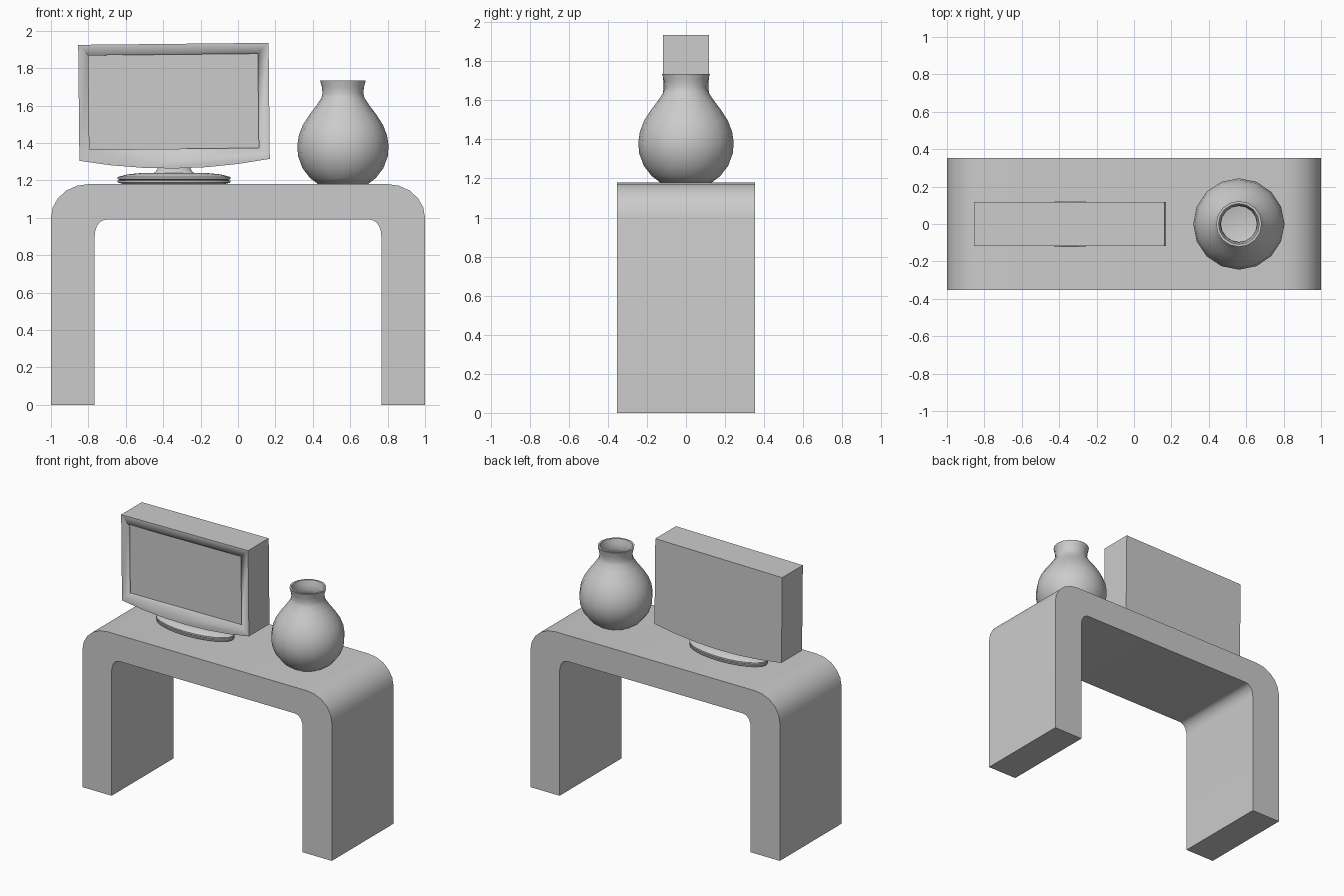
import bpy, bmesh, math
from mathutils import Matrix

cube = bpy.data.objects.get("Cube")
if cube:
    bpy.data.objects.remove(cube, do_unlink=True)

grey = bpy.data.materials.new("plain grey")
grey.use_nodes = True
grey.diffuse_color = (0.6, 0.6, 0.6, 1)
grey.node_tree.nodes["Principled BSDF"].inputs["Base Color"].default_value = (0.6, 0.6, 0.6, 1)


def finish(name, bm, smooth=35):
    """Turn a bmesh into a named, shaded object."""
    bmesh.ops.recalc_face_normals(bm, faces=bm.faces[:])
    mesh = bpy.data.meshes.new(name)
    bm.to_mesh(mesh)
    bm.free()
    mesh.materials.append(grey)
    ob = bpy.data.objects.new(name, mesh)
    bpy.context.collection.objects.link(ob)
    bpy.ops.object.select_all(action='DESELECT')
    bpy.context.view_layer.objects.active = ob
    ob.select_set(True)
    bpy.ops.object.shade_smooth_by_angle(angle=math.radians(smooth))
    return ob


def prism(outline, y0, y1):
    """Extrude an x-z outline from y0 to y1."""
    bm = bmesh.new()
    face = bm.faces.new([bm.verts.new((x, y0, z)) for x, z in outline])
    new = bmesh.ops.extrude_face_region(bm, geom=[face])["geom"]
    moved = [v for v in new if isinstance(v, bmesh.types.BMVert)]
    bmesh.ops.translate(bm, verts=moved, vec=(0, y1 - y0, 0))
    return bm


def lathe(profile, sides, centre, depth=1.0):
    """Spin an r-z profile about z, squash in y, move to centre."""
    bm = bmesh.new()
    rings = []
    for r, z in profile:
        angles = [math.tau * i / sides for i in range(sides)]
        rings.append([bm.verts.new((r * math.cos(a), r * math.sin(a) * depth, z)) for a in angles])
    for low, high in zip(rings, rings[1:]):
        for i in range(sides):
            j = (i + 1) % sides
            bm.faces.new((low[i], low[j], high[j], high[i]))
    bm.faces.new(rings[0])
    bm.faces.new(rings[-1])
    bmesh.ops.translate(bm, verts=bm.verts[:], vec=(centre, 0, 0))
    return bm


def corner(x, z, rx, rz, steps):
    """Rounded upper right corner ending at x and z, from side to top."""
    turns = [math.pi / 2 * i / steps for i in range(steps + 1)]
    return [(x - rx + rx * math.cos(a), z - rz + rz * math.sin(a)) for a in turns]


# Table: one thick bent slab
outer = [(1, 0)] + corner(1, 1.18, 0.2, 0.18, 5)
inner = [(0.766, 0)] + corner(0.766, 0.99, 0.06, 0.085, 5)
mirror = lambda pts: [(-x, z) for x, z in pts]
outline = outer + mirror(outer)[::-1] + mirror(inner) + inner[::-1]
finish("table", prism(outline, -0.353, 0.353), 30)

# Monitor housing with a bowed lower edge and a slight tilt
cx, half = -0.342, 0.509
bow = [(cx + half * t, 1.31 - 0.046 * (1 - t * t)) for t in (-1, -0.67, -0.33, 0, 0.33, 0.67, 1)]
tilt = Matrix.Translation((cx, 0, 1.6)) @ Matrix.Rotation(math.radians(-0.6), 4, 'Y') \
    @ Matrix.Translation((-cx, 0, -1.6))
body = prism(bow + [(cx + half, 1.93), (cx - half, 1.93)], -0.118, 0.118)
body.transform(tilt)
monitor = finish("monitor_housing", body, 5)

# Recessed screen opening
cut = prism([(-0.797, 1.369), (0.109, 1.369), (0.109, 1.873), (-0.797, 1.873)], -0.2, -0.098)
cut.transform(tilt)
cutter = finish("screen_cutter", cut, 5)
cutter.hide_render = True
mod = monitor.modifiers.new("screen recess", 'BOOLEAN')
mod.operation, mod.solver, mod.object = 'DIFFERENCE', 'EXACT', cutter
bpy.context.view_layer.objects.active = monitor
bpy.ops.object.modifier_apply(modifier=mod.name)
bpy.data.objects.remove(cutter, do_unlink=True)

# Oval monitor stand: lower ring, upper plate and neck
finish("stand_base", lathe([(0.26, 1.178), (0.3, 1.188), (0.303, 1.2), (0.27, 1.203)], 24, cx, 0.41))
finish("stand_plate", lathe([(0.28, 1.2), (0.303, 1.207), (0.303, 1.218),
                             (0.25, 1.232), (0.17, 1.24)], 24, cx, 0.41))
finish("stand_neck", lathe([(0.115, 1.236), (0.1, 1.245), (0.088, 1.262), (0.086, 1.29)], 16, cx, 0.45))

# Hollow vase: outer wall, rim, then inner wall
wall = [(0.13, 1.178), (0.175, 1.212), (0.216, 1.265), (0.24, 1.33), (0.244, 1.385),
        (0.236, 1.44), (0.215, 1.495), (0.18, 1.55), (0.142, 1.6), (0.116, 1.64),
        (0.109, 1.665), (0.113, 1.7), (0.122, 1.735)]
inside = [(r - 0.013, z + (0.012 if z < 1.2 else 0)) for r, z in wall[::-1]]
finish("vase", lathe(wall + inside, 16, 0.561), 50)
